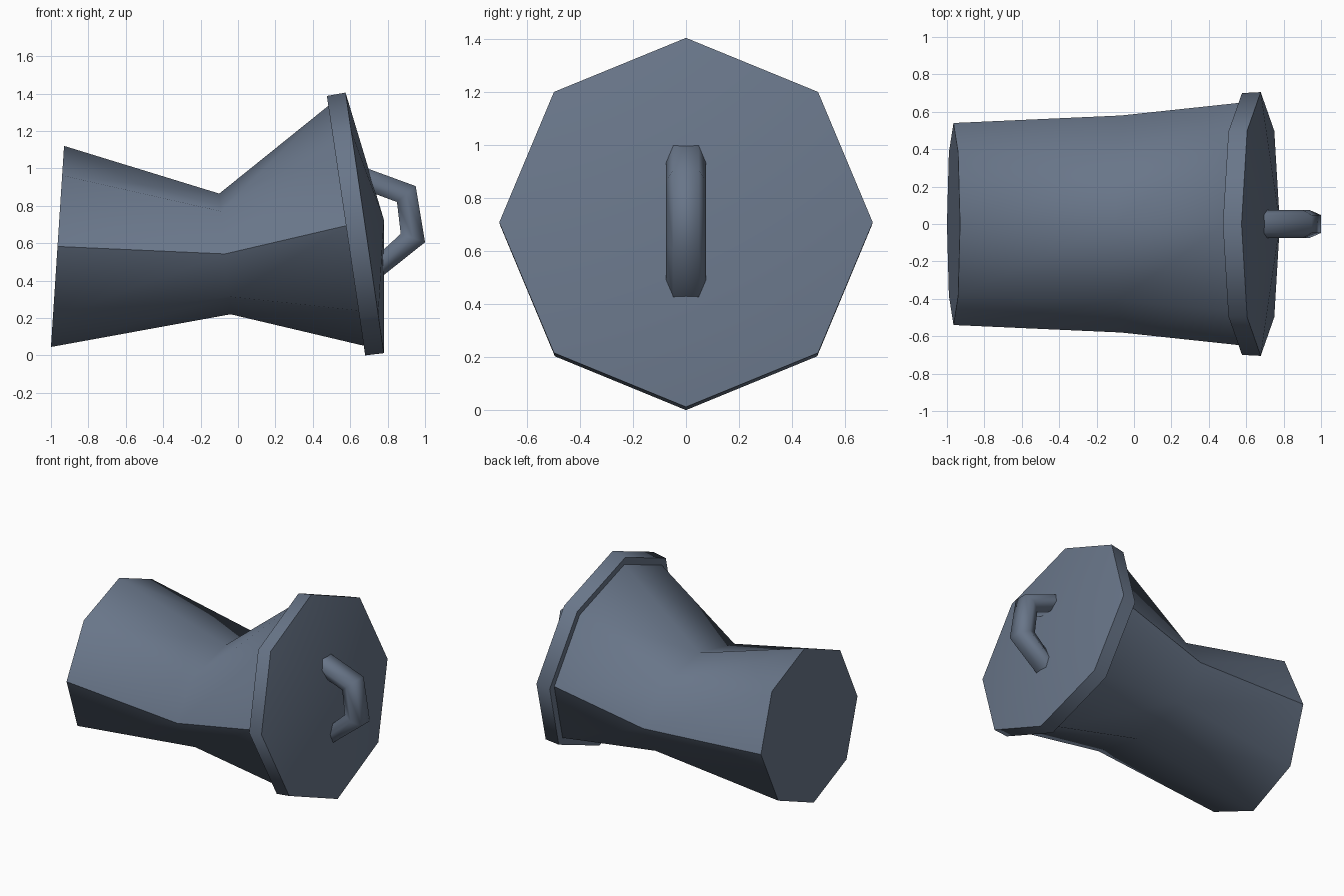
import bpy, bmesh, math
from mathutils import Vector

if "Cube" in bpy.data.objects:
    bpy.data.objects.remove(bpy.data.objects["Cube"])

slate = bpy.data.materials.new("slate metal")
slate.diffuse_color = (0.14, 0.18, 0.25, 1)
slate.use_nodes = True
slate.node_tree.nodes["Principled BSDF"].inputs["Base Color"].default_value = slate.diffuse_color


def octagon(top, bottom, half_width):
    """Eight-sided ring spanned by its top and bottom points (x, z)."""
    t, b = Vector((top[0], 0, top[1])), Vector((bottom[0], 0, bottom[1]))
    mid, up = (t + b) / 2, (t - b) / 2
    return [mid + up * math.cos(a) + Vector((0, half_width * math.sin(a), 0))
            for a in (i * math.pi / 4 for i in range(8))]


def loft(name, rings, apex=None, angle=50):
    """Skin rings into a closed part; an apex closes the last ring as a cone."""
    bm = bmesh.new()
    vs = [[bm.verts.new(p) for p in r] for r in rings]
    n = len(rings[0])
    for a, b in zip(vs, vs[1:]):
        for i in range(n):
            j = (i + 1) % n
            bm.faces.new((a[i], a[j], b[j], b[i]))
    bm.faces.new(vs[0])
    if apex:
        tip = bm.verts.new(apex)
        for i in range(n):
            bm.faces.new((vs[-1][i], vs[-1][(i + 1) % n], tip))
    else:
        bm.faces.new(vs[-1])
    bmesh.ops.recalc_face_normals(bm, faces=bm.faces)
    me = bpy.data.meshes.new(name)
    bm.to_mesh(me)
    bm.free()
    me.materials.append(slate)
    ob = bpy.data.objects.new(name, me)
    bpy.context.collection.objects.link(ob)
    bpy.ops.object.select_all(action='DESELECT')
    ob.select_set(True)
    bpy.context.view_layer.objects.active = ob
    bpy.ops.object.shade_smooth_by_angle(angle=math.radians(angle))
    return ob


# Crushed can body: base, dented waist, mouth
loft("can_body", [
    octagon((-0.93, 1.12), (-1.0, 0.045), 0.54),
    octagon((-0.10, 0.865), (-0.04, 0.22), 0.58),
    octagon((0.49, 1.34), (0.68, 0.05), 0.65),
])

# Tilted lid: rim and shallow cone
loft("lid", [
    octagon((0.475, 1.387), (0.68, 0.0), 0.70),
    octagon((0.575, 1.405), (0.78, 0.012), 0.705),
], apex=(0.78, 0, 0.725))

# Lid handle: six-sided bar through outer/inner corner points (x, z)
path = [((0.66, 1.011), (0.66, 0.891)),
        ((0.95, 0.905), (0.85, 0.82)),
        ((1.00, 0.605), (0.87, 0.65)),
        ((0.74, 0.398), (0.74, 0.53))]
sections = []
for (ox, oz), (ix, iz) in path:
    mx, mz = (ox + ix) / 2, (oz + iz) / 2
    sections.append([Vector(p) for p in (
        (ox, -0.048, oz), (ox, 0.048, oz), (mx, 0.076, mz),
        (ix, 0.048, iz), (ix, -0.048, iz), (mx, -0.076, mz))])
loft("lid_handle", sections, angle=70)
